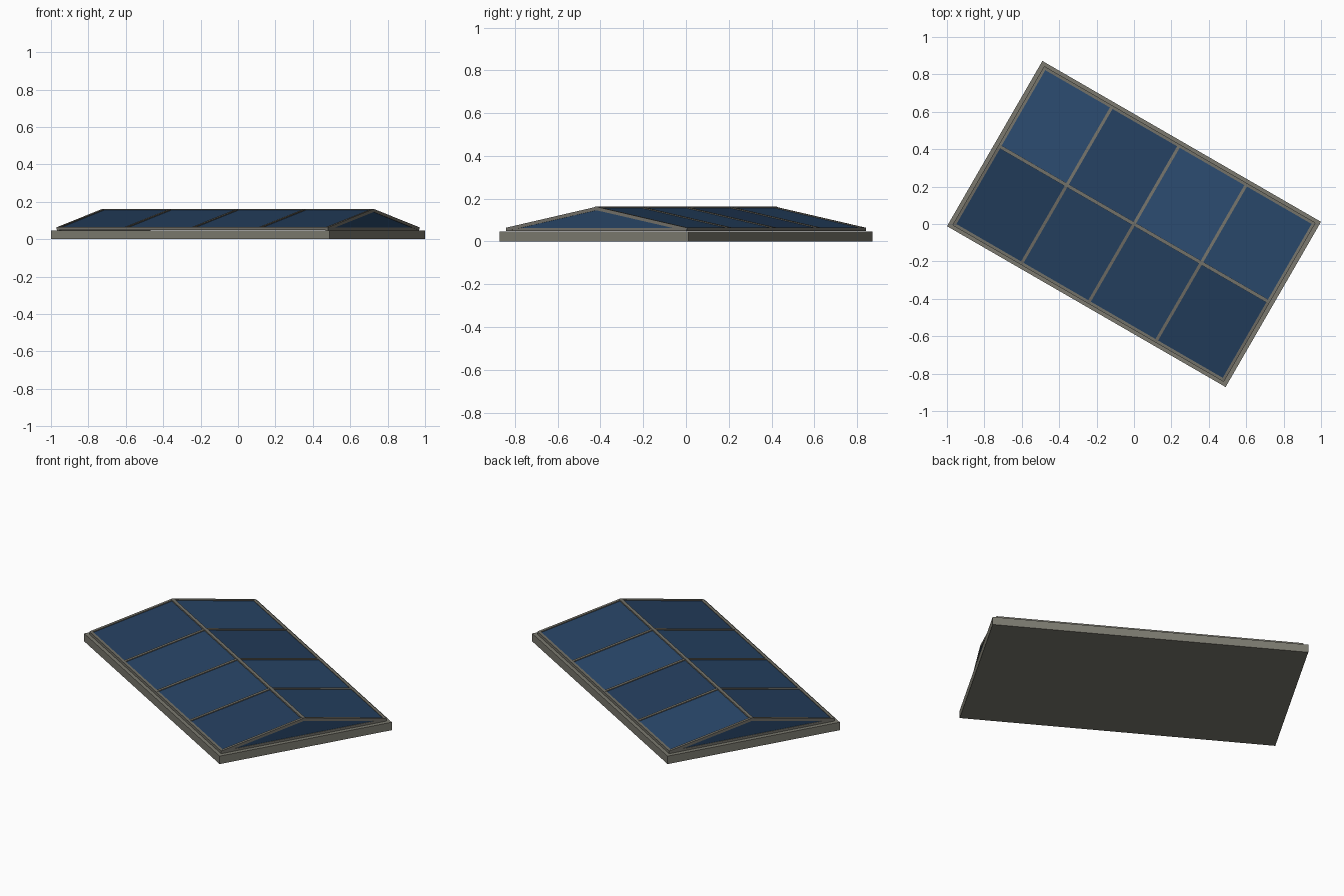
import bpy, bmesh, math
from mathutils import Vector, Matrix

if "Cube" in bpy.data.objects:
    bpy.data.objects.remove(bpy.data.objects["Cube"])

TURN = Matrix.Rotation(math.radians(-30), 4, 'Z')
HALF_L, HALF_W = 0.86, 0.51        # curb
A, B = 0.83, 0.483                 # glazed roof footprint
EAVE_Z, RIDGE_Z = 0.056, 0.153
BAYS = 4


def material(name, color):
    m = bpy.data.materials.new(name)
    m.diffuse_color = (*color, 1)
    m.use_nodes = True
    m.node_tree.nodes["Principled BSDF"].inputs["Base Color"].default_value = m.diffuse_color
    return m


METAL = material("grey_metal", (0.2, 0.195, 0.16))
BAR = material("bar_metal", (0.17, 0.165, 0.14))
GLASS = [material("glass_dark", (0.018, 0.05, 0.115)),
         material("glass_mid", (0.02, 0.058, 0.13)),
         material("glass_light", (0.023, 0.066, 0.15))]


def finish(bm, name, mat):
    bmesh.ops.recalc_face_normals(bm, faces=bm.faces)
    bm.transform(TURN)
    me = bpy.data.meshes.new(name)
    bm.to_mesh(me)
    bm.free()
    ob = bpy.data.objects.new(name, me)
    ob.data.materials.append(mat)
    bpy.context.collection.objects.link(ob)


def box(name, center, size, mat):
    bm = bmesh.new()
    bmesh.ops.create_cube(bm, size=1, matrix=Matrix.Translation(center) @ Matrix.Diagonal((*size, 1)))
    finish(bm, name, mat)


def bar(name, p, q, w=0.016, h=0.016):
    # Square-section glazing bar between two points, kept upright
    p, q = Vector(p), Vector(q)
    x = (q - p).normalized()
    y = Vector((0, 0, 1)).cross(x).normalized()
    z = x.cross(y)
    m = Matrix((x, y, z)).transposed().to_4x4()
    bm = bmesh.new()
    bmesh.ops.create_cube(bm, size=1, matrix=Matrix.Translation((p + q) / 2) @ m
                          @ Matrix.Diagonal(((q - p).length + w * 0.6, w, h, 1)))
    finish(bm, name, BAR)


def slab(name, pts, offset, mat):
    # Thin pane: polygon extruded by an offset
    bm = bmesh.new()
    f = bm.faces.new([bm.verts.new(p) for p in pts])
    ext = bmesh.ops.extrude_face_region(bm, geom=[f], use_keep_orig=True)
    bmesh.ops.translate(bm, vec=offset, verts=[g for g in ext["geom"] if isinstance(g, bmesh.types.BMVert)])
    finish(bm, name, mat)


# Solid curb
box("base_curb", (0, 0, 0.0235), (2 * HALF_L, 2 * HALF_W, 0.047), METAL)

# Roof panes, four per slope
tones = {-1: [0, 1, 1, 0], 1: [2, 0, 2, 1]}
step = 2 * A / BAYS
for s, side in ((-1, "front"), (1, "back")):
    for i in range(BAYS):
        x0, x1 = -A + i * step, -A + (i + 1) * step
        slab(f"{side}_pane_{i + 1}",
             [(x0, s * B, EAVE_Z), (x1, s * B, EAVE_Z), (x1, 0, RIDGE_Z), (x0, 0, RIDGE_Z)],
             (0, 0, 0.004), GLASS[tones[s][i]])
    # Rafters and eave bar
    for i in range(BAYS + 1):
        x = -A + i * step
        bar(f"{side}_rafter_{i + 1}", (x, s * B, EAVE_Z + 0.001), (x, 0, RIDGE_Z + 0.001))
    bar(f"{side}_eave_bar", (-A, s * B, EAVE_Z + 0.001), (A, s * B, EAVE_Z + 0.001))

# Ridge bar
bar("ridge_bar", (-A, 0, RIDGE_Z + 0.001), (A, 0, RIDGE_Z + 0.001), 0.018, 0.018)

# Upright glazed gable ends
for s, side in ((-1, "left"), (1, "right")):
    slab(f"{side}_gable_pane", [(s * A, -B, 0.05), (s * A, B, 0.05), (s * A, 0, RIDGE_Z)],
         (s * 0.004, 0, 0), GLASS[1])
    bar(f"{side}_sill_bar", (s * A, -B, EAVE_Z - 0.001), (s * A, B, EAVE_Z - 0.001), 0.014, 0.014)
